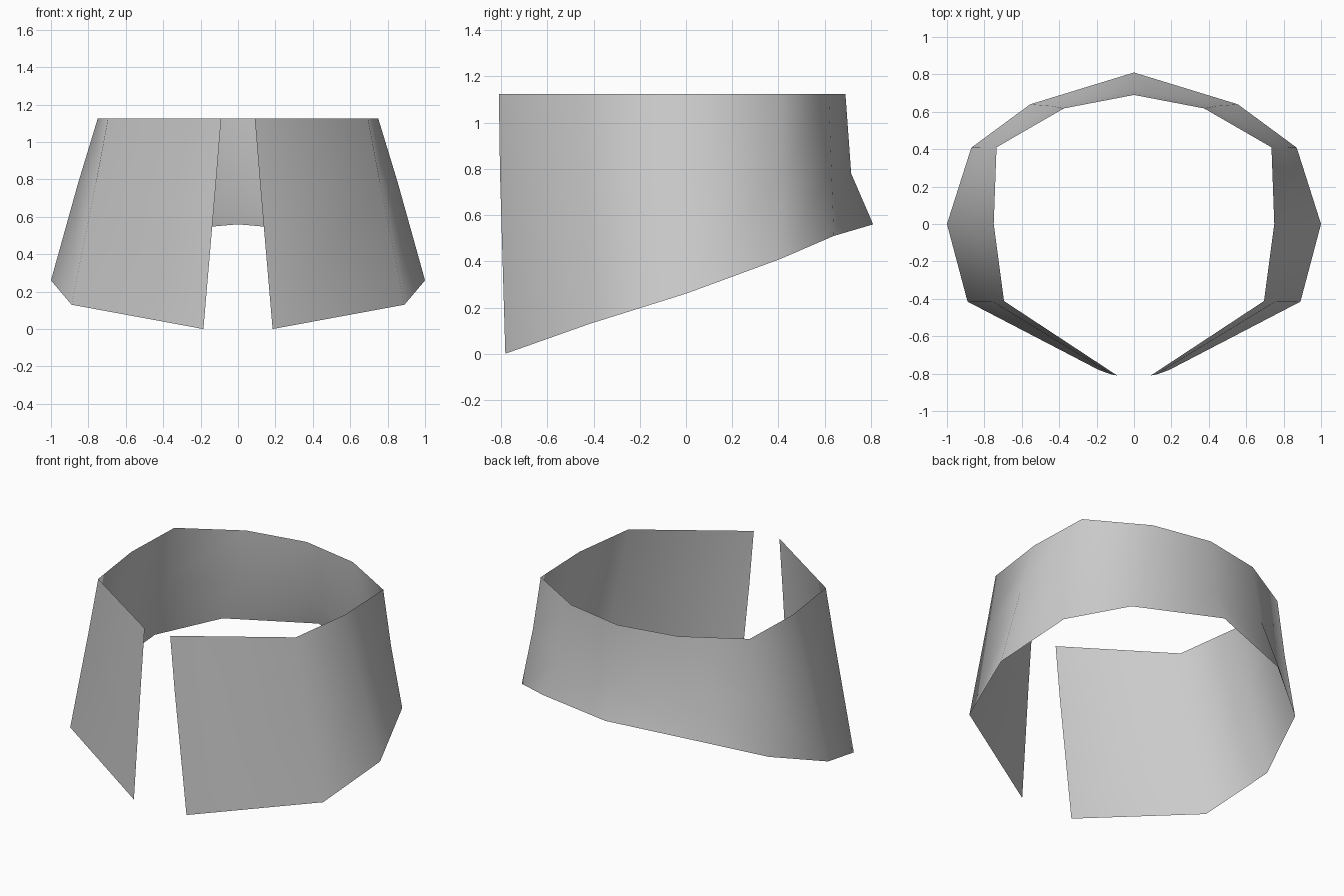
import bpy
import bmesh

cube = bpy.data.objects.get("Cube")
if cube:
    bpy.data.objects.remove(cube, do_unlink=True)

# Plain grey cloth
cloth = bpy.data.materials.new("grey_cloth")
cloth.use_nodes = True
grey = (0.6, 0.6, 0.6, 1)
cloth.diffuse_color = grey
cloth.node_tree.nodes["Principled BSDF"].inputs["Base Color"].default_value = grey

# Left half outlines, running from the front opening round to the back centre
TOP, MID = 1.125, 0.78
waist = [(0.09, -0.81), (0.695, -0.412), (0.75, 0), (0.735, 0.41), (0.375, 0.618), (0, 0.69)]
hip = [(0.118, -0.805), (0.76, -0.413), (0.855, 0), (0.79, 0.41), (0.43, 0.63), (0, 0.715)]
hem = [(0.185, -0.782, 0), (0.89, -0.415, 0.13), (1, 0, 0.26),
       (0.87, 0.408, 0.41), (0.555, 0.64, 0.51), (0, 0.81, 0.56)]
rows = [hem, [(x, y, MID) for x, y in hip], [(x, y, TOP) for x, y in waist]]

# Open-fronted flared band, skinned between the outlines
bm = bmesh.new()
grid = [[bm.verts.new(p) for p in row] for row in rows]
for low, high in zip(grid, grid[1:]):
    for i in range(len(low) - 1):
        bm.faces.new((low[i], low[i + 1], high[i + 1], high[i]))

# Mirror to the right side and weld the back seam
bmesh.ops.mirror(bm, geom=bm.verts[:] + bm.edges[:] + bm.faces[:],
                 axis='X', merge_dist=0.001)
bmesh.ops.remove_doubles(bm, verts=bm.verts[:], dist=0.001)
bmesh.ops.recalc_face_normals(bm, faces=bm.faces[:])

# Make the normals point away from the centre
bm.normal_update()
if sum(f.normal.dot(f.calc_center_median().xy.to_3d()) for f in bm.faces) < 0:
    bmesh.ops.reverse_faces(bm, faces=bm.faces[:])
for f in bm.faces:
    f.smooth = True

mesh = bpy.data.meshes.new("open_skirt")
bm.to_mesh(mesh)
bm.free()
mesh.materials.append(cloth)
skirt = bpy.data.objects.new("open_skirt", mesh)
bpy.context.collection.objects.link(skirt)
